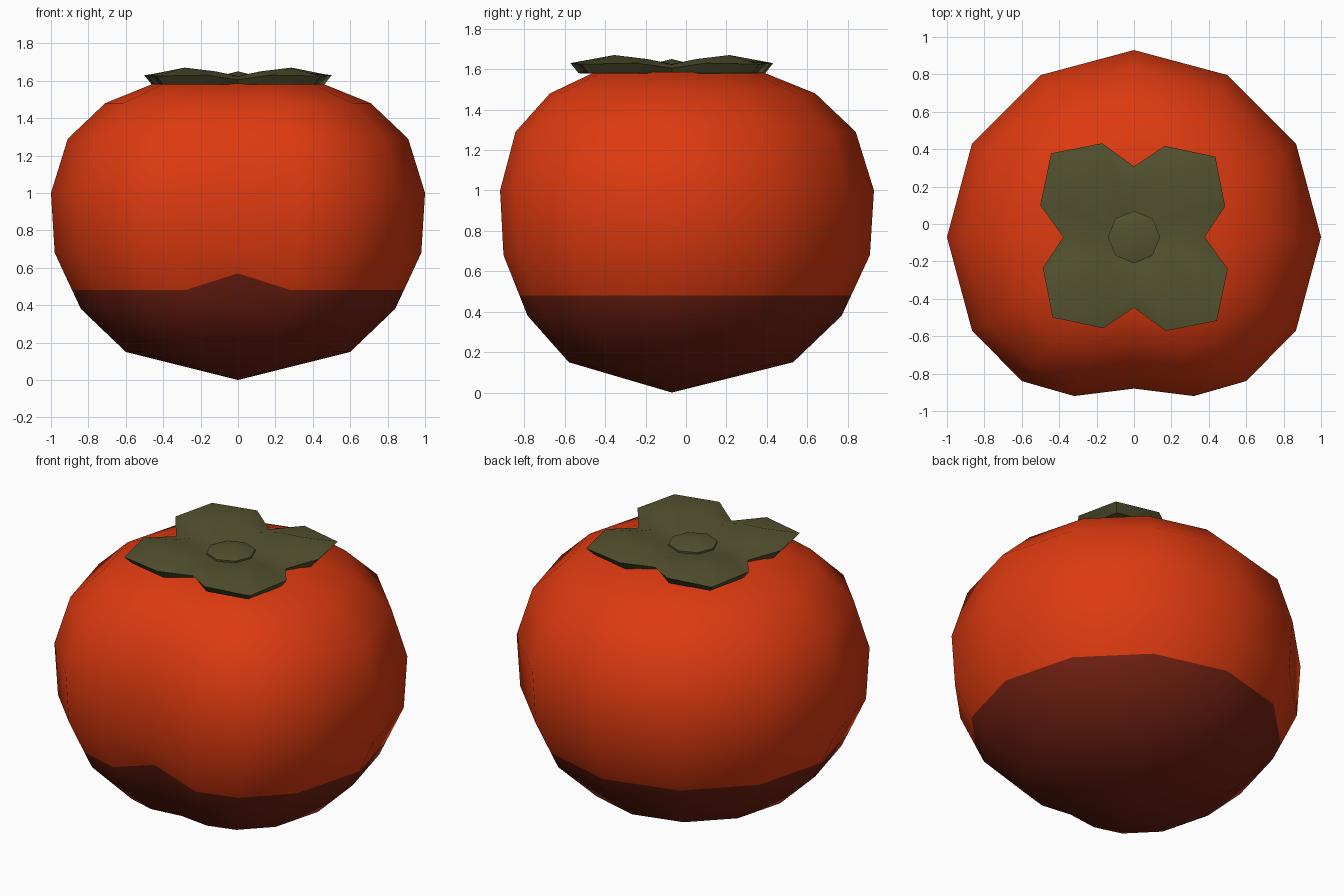
import bpy, bmesh, math

if "Cube" in bpy.data.objects:
    bpy.data.objects.remove(bpy.data.objects["Cube"])

CY = -0.07  # fruit axis sits slightly forward


def material(name, rgb):
    m = bpy.data.materials.new(name)
    m.diffuse_color = (*rgb, 1)
    m.use_nodes = True
    m.node_tree.nodes["Principled BSDF"].inputs["Base Color"].default_value = m.diffuse_color
    return m


orange = material("ripe orange", (0.72, 0.042, 0.005))
brown = material("dark red brown", (0.17, 0.015, 0.006))
green = material("dull leaf green", (0.088, 0.085, 0.029))


def make_object(name, bm, mats):
    bmesh.ops.recalc_face_normals(bm, faces=bm.faces)
    me = bpy.data.meshes.new(name)
    bm.to_mesh(me)
    bm.free()
    for m in mats:
        me.materials.append(m)
    ob = bpy.data.objects.new(name, me)
    bpy.context.collection.objects.link(ob)
    bpy.ops.object.select_all(action='DESELECT')
    ob.select_set(True)
    bpy.context.view_layer.objects.active = ob
    return ob


def bridge(bm, a, b, mat=0):
    n = len(a)
    for i in range(n):
        j = (i + 1) % n
        bm.faces.new((a[i], a[j], b[j], b[i])).material_index = mat


def fan(bm, ring, point, mat=0):
    c = bm.verts.new(point)
    for i in range(len(ring)):
        bm.faces.new((ring[i], ring[(i + 1) % len(ring)], c)).material_index = mat


# Fruit: lathe outline in plan, with a crease down the front
half = [(0.0, 1.0), (0.5, 0.866), (0.866, 0.5), (1.0, 0.0),
        (0.866, -0.5), (0.6, -0.77), (0.32, -0.85), (0.0, -0.81)]
plan = half + [(-x, y) for x, y in half[-2:0:-1]]
profile = [(0.60, 0.15), (0.84, 0.38), (0.887, 0.48), (0.98, 0.68), (1.0, 1.0),
           (0.91, 1.29), (0.71, 1.48), (0.45, 1.585)]
bm = bmesh.new()
rings = []
for r, z in profile:
    ring = []
    for i, (x, y) in enumerate(plan):
        # the dark base rises to a small peak in the crease
        peak = z == 0.48 and i == 7
        rr, zz = (0.93, 0.57) if peak else (r, z)
        ring.append(bm.verts.new((x * rr, y * rr + CY, zz)))
    rings.append(ring)
for k in range(len(rings) - 1):
    bridge(bm, rings[k], rings[k + 1], 1 if k < 2 else 0)
fan(bm, rings[0], (0, CY, 0), 1)
fan(bm, rings[-1], (0, CY, 1.57))
make_object("fruit", bm, (orange, brown))
bpy.ops.object.shade_smooth()

# Calyx: four lobes, each with a notch, two sides and a corner
outer, ridge, inner, under = [], [], [], []
bm = bmesh.new()
for q in range(4):
    s = 1.03 if q % 2 else 1.0
    a = q * math.pi / 2
    c, sn = math.cos(a), math.sin(a)

    def vert(x, y, z):
        return bm.verts.new((x * c - y * sn, x * sn + y * c + CY, z))

    lobe = [(0.378, 0, 1.605), (0.487 * s, 0.165 * s, 1.63),
            (0.435 * s, 0.43 * s, 1.625), (0.165 * s, 0.487 * s, 1.63)]
    top = [(0.27, 0, 1.625), (0.30, 0.12, 1.65), (0.285, 0.285, 1.67), (0.12, 0.30, 1.65)]
    for i in range(4):
        x, y, z = lobe[i]
        outer.append(vert(x, y, z))
        under.append(vert(x * 0.92, y * 0.92, 1.58))
        ridge.append(vert(*top[i]))
        t = i * math.pi / 8
        inner.append(vert(0.14 * math.cos(t), 0.14 * math.sin(t), 1.605))
bridge(bm, outer, ridge)
bridge(bm, ridge, inner)
bridge(bm, under, outer)
fan(bm, inner, (0, CY, 1.60))
fan(bm, under, (0, CY, 1.575))
make_object("calyx", bm, (green,))
bpy.ops.object.shade_smooth_by_angle(angle=math.radians(40))

# Stem stub: low octagonal button in the calyx hollow
bm = bmesh.new()


def octagon(r, z):
    return [bm.verts.new((r * math.cos((i + 0.5) * math.pi / 4 + 0.39),
                          r * math.sin((i + 0.5) * math.pi / 4 + 0.39) + CY, z)) for i in range(8)]


low, mid = octagon(0.14, 1.585), octagon(0.14, 1.615)
bridge(bm, low, mid)
fan(bm, mid, (0, CY, 1.65))
bm.faces.new(low)
make_object("stem_stub", bm, (green,))
bpy.ops.object.shade_smooth_by_angle(angle=math.radians(40))
